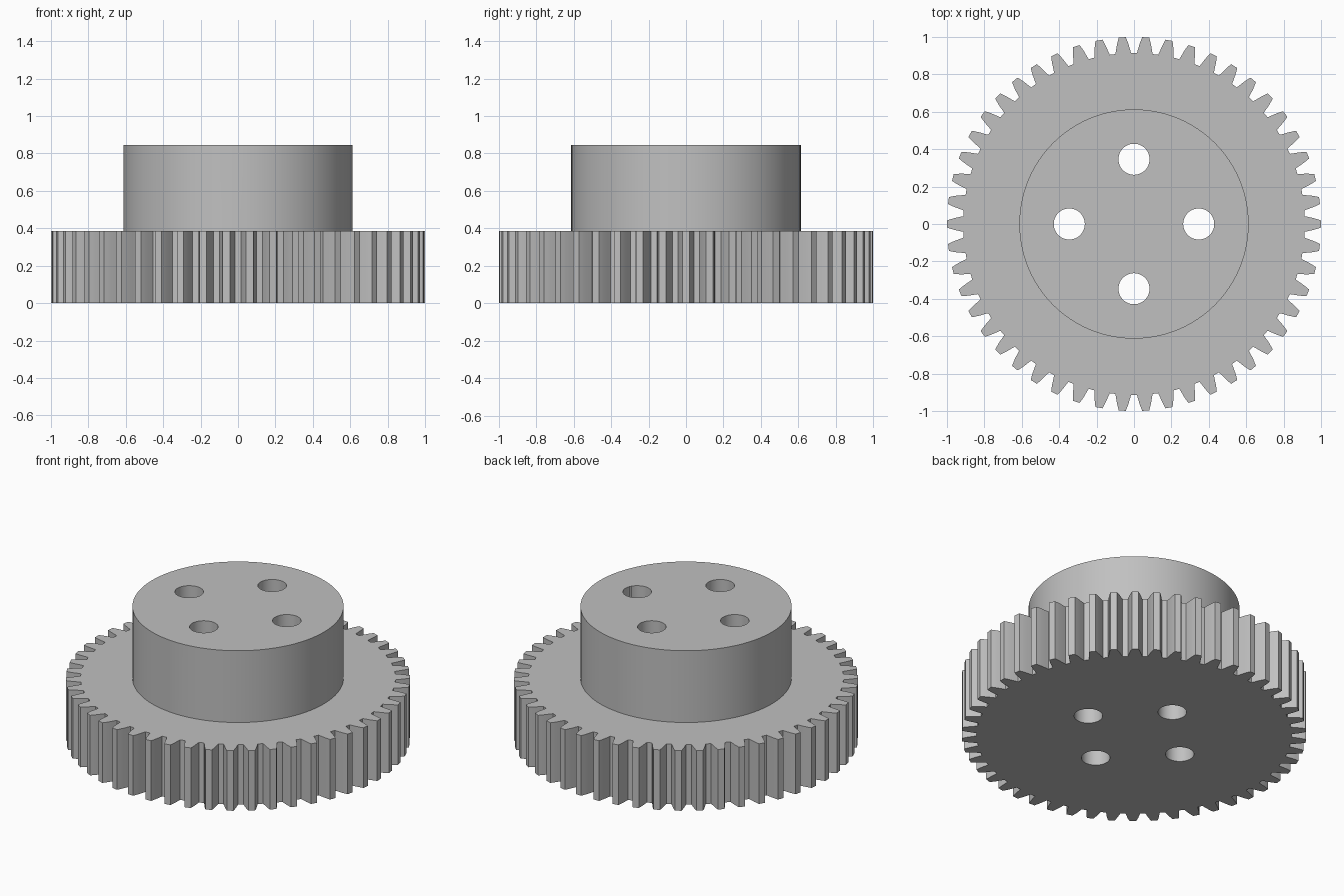
import bpy
import bmesh
from math import sin, cos, pi, radians

TEETH = 50
GEAR_TOP, HUB_TOP = 0.385, 0.845
HUB_RADIUS, HOLE_RADIUS, HOLE_OFFSET = 0.613, 0.083, 0.346

cube = bpy.data.objects.get("Cube")
if cube:
    bpy.data.objects.remove(cube, do_unlink=True)

# Single grey material
steel = bpy.data.materials.new("plain grey")
steel.use_nodes = True
steel.diffuse_color = (0.53, 0.53, 0.53, 1)
bsdf = next(n for n in steel.node_tree.nodes if n.type == 'BSDF_PRINCIPLED')
bsdf.inputs["Base Color"].default_value = steel.diffuse_color


def prism(name, points, z0, z1):
    """Closed solid raised from a flat outline."""
    bm = bmesh.new()
    base = bm.faces.new([bm.verts.new((x, y, z0)) for x, y in points])
    top = bmesh.ops.extrude_face_region(bm, geom=[base])["geom"]
    verts = [g for g in top if isinstance(g, bmesh.types.BMVert)]
    bmesh.ops.translate(bm, vec=(0, 0, z1 - z0), verts=verts)
    bmesh.ops.recalc_face_normals(bm, faces=bm.faces)
    mesh = bpy.data.meshes.new(name)
    bm.to_mesh(mesh)
    bm.free()
    mesh.materials.append(steel)
    obj = bpy.data.objects.new(name, mesh)
    bpy.context.collection.objects.link(obj)
    return obj


def circle(radius, count, cx=0, cy=0):
    return [(cx + radius * cos(2 * pi * i / count),
             cy + radius * sin(2 * pi * i / count)) for i in range(count)]


def combine(target, other, operation):
    """Apply a boolean and remove the helper solid."""
    mod = target.modifiers.new("combine", 'BOOLEAN')
    mod.object, mod.operation, mod.solver = other, operation, 'EXACT'
    bpy.context.view_layer.objects.active = target
    bpy.ops.object.modifier_apply(modifier=mod.name)
    bpy.data.objects.remove(other, do_unlink=True)


# Toothed wheel: half of a tooth as (radius, half width), mirrored and repeated
flank = [(0.914, 0.042), (0.935, 0.037), (0.962, 0.031), (0.982, 0.025), (1.0, 0.019)]
tooth = [(r, -w / r) for r, w in flank] + [(r, w / r) for r, w in reversed(flank)]
outline = [(r * cos(2 * pi * i / TEETH + a), r * sin(2 * pi * i / TEETH + a))
           for i in range(TEETH) for r, a in tooth]
gear = prism("gear_wheel_with_hub", outline, 0, GEAR_TOP)

# Raised round hub
hub = prism("hub", circle(HUB_RADIUS, 96), GEAR_TOP / 2, HUB_TOP)
combine(gear, hub, 'UNION')

# Four through holes
for i in range(4):
    a = i * pi / 2
    spot = HOLE_OFFSET * cos(a), HOLE_OFFSET * sin(a)
    cutter = prism("hole_cutter", circle(HOLE_RADIUS, 48, *spot), -0.1, HUB_TOP + 0.1)
    cutter.hide_render = True
    combine(gear, cutter, 'DIFFERENCE')

# Smooth round walls, crisp rims and teeth
bpy.ops.object.select_all(action='DESELECT')
gear.select_set(True)
bpy.context.view_layer.objects.active = gear
bpy.ops.object.shade_smooth_by_angle(angle=radians(25))
